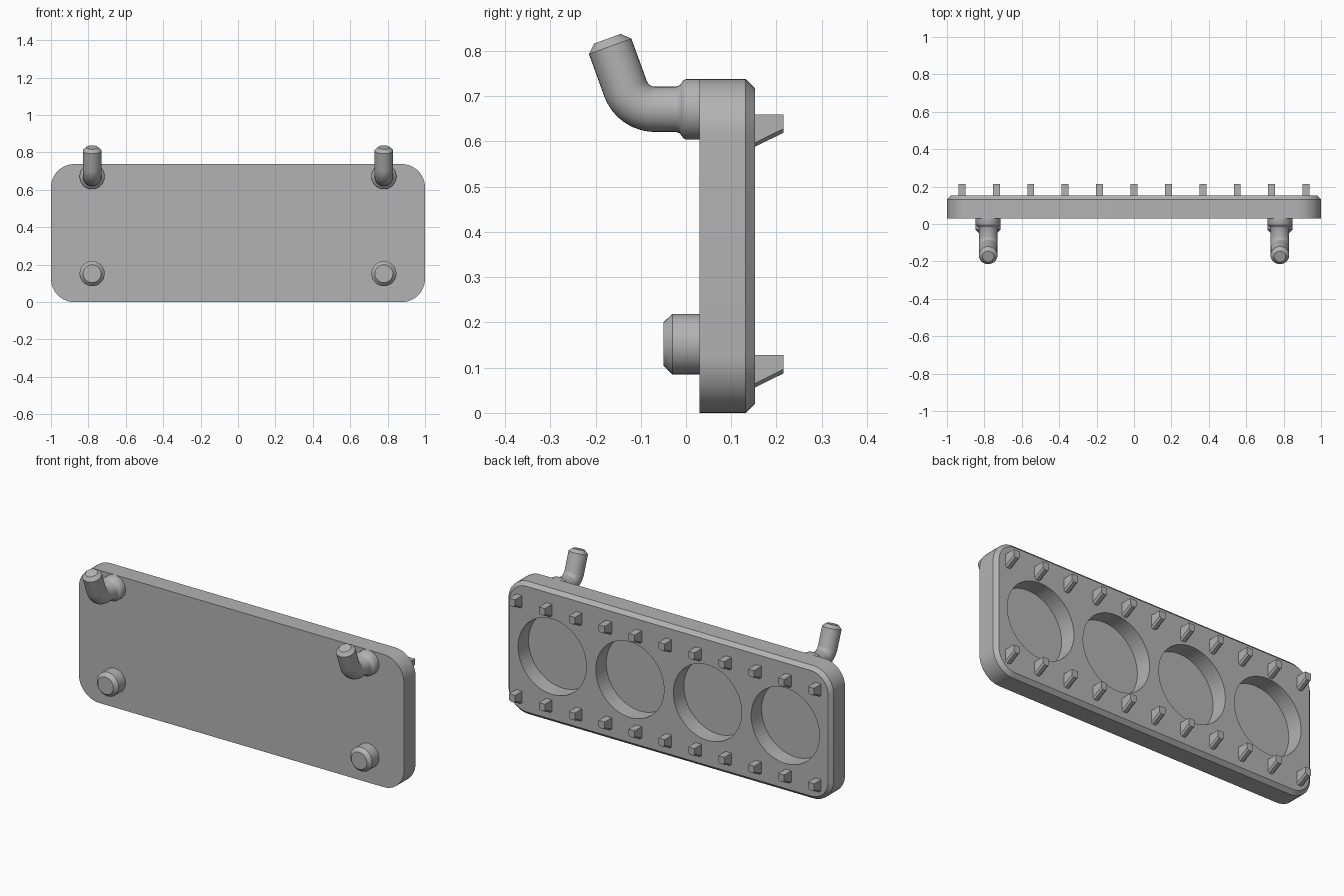
import bpy, bmesh, math
from mathutils import Vector

if "Cube" in bpy.data.objects:
    bpy.data.objects.remove(bpy.data.objects["Cube"])

grey = bpy.data.materials.new("plain grey")
grey.diffuse_color = (0.45, 0.45, 0.45, 1)
grey.use_nodes = True
grey.node_tree.nodes["Principled BSDF"].inputs["Base Color"].default_value = grey.diffuse_color

H = 0.738        # plate height
FRONT, BACK = 0.03, 0.152


def loft(name, loops, smooth=None):
    """Skin a list of equal-length point loops and cap both ends."""
    bm = bmesh.new()
    rings = [[bm.verts.new(p) for p in loop] for loop in loops]
    n = len(rings[0])
    for a, b in zip(rings, rings[1:]):
        for i in range(n):
            j = (i + 1) % n
            bm.faces.new((a[i], a[j], b[j], b[i]))
    bm.faces.new(rings[0])
    bm.faces.new(rings[-1])
    bmesh.ops.recalc_face_normals(bm, faces=bm.faces)
    mesh = bpy.data.meshes.new(name)
    bm.to_mesh(mesh)
    bm.free()
    mesh.materials.append(grey)
    ob = bpy.data.objects.new(name, mesh)
    bpy.context.collection.objects.link(ob)
    if smooth:
        bpy.ops.object.select_all(action='DESELECT')
        ob.select_set(True)
        bpy.context.view_layer.objects.active = ob
        bpy.ops.object.shade_smooth_by_angle(angle=math.radians(smooth))
    return ob


def rounded_rect(y, inset, radius=0.125, steps=12):
    r = radius - inset
    pts = []
    for k, (sx, sz) in enumerate(((1, 1), (-1, 1), (-1, -1), (1, -1))):
        cx, cz = sx * (1 - radius), H / 2 + sz * (H / 2 - radius)
        for i in range(steps + 1):
            a = math.pi / 2 * (k + i / steps)
            pts.append((cx + r * math.cos(a), y, cz + r * math.sin(a)))
    return pts


def ring(x, y, z, r, tilt=0.0, n=32):
    """Circle whose axis points to -y, tilted upward by the given angle."""
    up = Vector((0, math.sin(tilt), math.cos(tilt)))
    c = Vector((x, y, z))
    return [c + r * (math.cos(t) * Vector((1, 0, 0)) + math.sin(t) * up)
            for t in (2 * math.pi * i / n for i in range(n))]


# Plate with chamfered back rim
plate = loft("plate", [rounded_rect(FRONT, 0), rounded_rect(0.132, 0),
                       rounded_rect(BACK, 0.02)], 30)

# Four round blind pockets in the back
for i in range(4):
    x = (i - 1.5) * 0.478
    cutter = loft(f"pocket_cutter_{i}", [ring(x, 0.06, H / 2, 0.21, n=64),
                                         ring(x, 0.2, H / 2, 0.21, n=64)])
    cutter.hide_render = True
    cutter.hide_set(True)
    mod = plate.modifiers.new("pocket", 'BOOLEAN')
    mod.operation, mod.solver, mod.object = 'DIFFERENCE', 'EXACT', cutter

# Bent hooks on top and stub pegs below, on each side
BEND, TILT, HZ, HY = 0.07, math.radians(70), 0.671, -0.068
for side, x in (("left", -0.78), ("right", 0.78)):
    hook = [ring(x, y, HZ, r) for y, r in
            ((FRONT + 0.005, 0.067), (0.0, 0.067), (-0.006, 0.064),
             (-0.01, 0.058), (-0.014, 0.053), (-0.022, 0.05))]
    for i in range(13):
        a = TILT * i / 12
        hook.append(ring(x, HY - BEND * math.sin(a),
                         HZ + BEND * (1 - math.cos(a)), 0.05, a))
    end = Vector((HY - BEND * math.sin(TILT), HZ + BEND * (1 - math.cos(TILT))))
    axis = Vector((-math.cos(TILT), math.sin(TILT)))
    for dist, r in ((0.099, 0.05), (0.117, 0.031)):
        p = end + axis * dist
        hook.append(ring(x, p.x, p.y, r, TILT))
    loft(f"{side}_hook", hook, 35)

    loft(f"{side}_peg", [ring(x, y, 0.152, r) for y, r in
                         ((FRONT + 0.005, 0.067), (-0.03, 0.067), (-0.05, 0.048))], 35)


# Two rows of small wedge clips on the back
def clip_section(x, y, top, bottom, w=0.0185, c=0.009):
    return [(x - w, y, top), (x + w, y, top), (x + w, y, bottom + c),
            (x + w - c, y, bottom), (x - w + c, y, bottom), (x - w, y, bottom + c)]


for row, top in (("lower", 0.128), ("upper", 0.66)):
    for i in range(11):
        x = (i - 5) * 0.184
        loft(f"{row}_clip_{i}", [clip_section(x, BACK - 0.002, top, top - 0.073),
                                 clip_section(x, 0.215, top, top - 0.041)])
